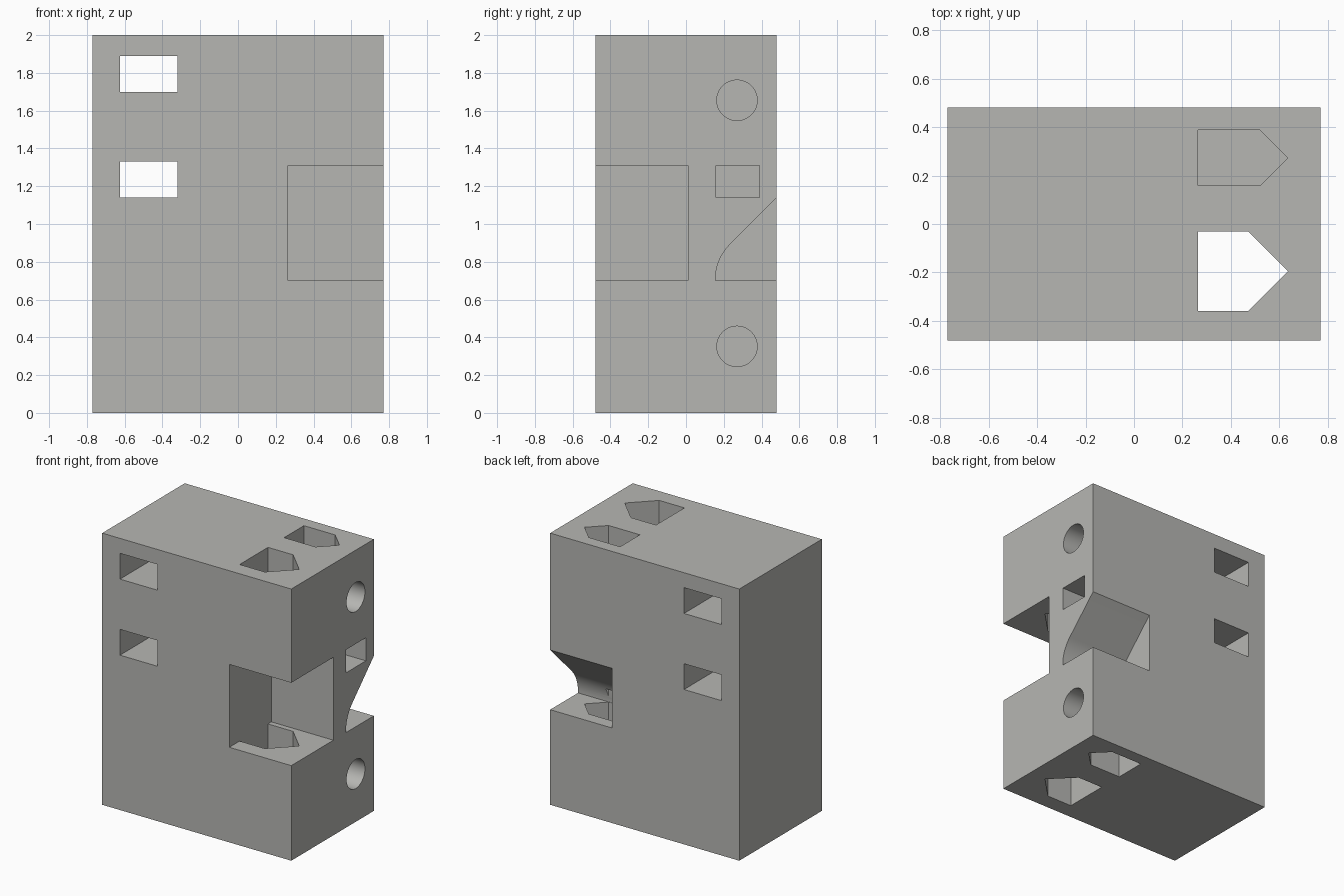
import bpy, bmesh, math
from mathutils import Vector

if "Cube" in bpy.data.objects:
    bpy.data.objects.remove(bpy.data.objects["Cube"])

grey = bpy.data.materials.new("warm grey")
grey.diffuse_color = (0.47, 0.47, 0.45, 1)
grey.use_nodes = True
grey.node_tree.nodes["Principled BSDF"].inputs["Base Color"].default_value = grey.diffuse_color


def prism(name, points, offset):
    """Extrude a closed 3D outline along an offset."""
    bm = bmesh.new()
    base = bm.faces.new([bm.verts.new(p) for p in points])
    top = bmesh.ops.extrude_face_region(bm, geom=[base])
    verts = [g for g in top["geom"] if isinstance(g, bmesh.types.BMVert)]
    bmesh.ops.translate(bm, verts=verts, vec=Vector(offset))
    bmesh.ops.recalc_face_normals(bm, faces=bm.faces)
    mesh = bpy.data.meshes.new(name)
    bm.to_mesh(mesh)
    bm.free()
    obj = bpy.data.objects.new(name, mesh)
    bpy.context.collection.objects.link(obj)
    return obj


def box(name, x0, x1, y0, y1, z0, z1):
    outline = [(x0, y0, z0), (x1, y0, z0), (x1, y1, z0), (x0, y1, z0)]
    return prism(name, outline, (0, 0, z1 - z0))


def pointed_shaft(name, y0, y1, shoulder, z0, z1):
    """Five-sided vertical shaft pointing to +x."""
    outline = [(LEFT, y0), (shoulder, y0), (0.635, (y0 + y1) / 2),
               (shoulder, y1), (LEFT, y1)]
    return prism(name, [(x, y, z0) for x, y in outline], (0, 0, z1 - z0))


LEFT, OUT = 0.265, 0.9   # inner wall of the recesses, point beyond the side
block = box("block", -0.77, 0.77, -0.48, 0.48, 0, 2)
block.data.materials.append(grey)

# Strap slots, front notch and side pocket
cutters = [
    box("upper_slot", -0.625, -0.32, -0.6, 0.6, 1.70, 1.89),
    box("lower_slot", -0.625, -0.32, -0.6, 0.6, 1.14, 1.33),
    box("front_notch", LEFT, OUT, -0.6, 0.01, 0.70, 1.31),
]

# Back notch: flat floor, rounded wall, sloping roof
r, y0, z0 = 0.258, 0.156, 0.708
profile = [(0.6, 0.70), (y0, 0.70)]
for i in range(13):
    a = math.radians(45 * i / 12)
    profile.append((y0 + r * (1 - math.cos(a)), z0 + r * math.sin(a)))
profile.append((0.6, 1.26))
cutters.append(prism("back_notch", [(LEFT, y, z) for y, z in profile],
                     (OUT - LEFT, 0, 0)))

# Vertical pointed shafts
cutters += [
    pointed_shaft("front_shaft", -0.36, -0.03, 0.47, -0.1, 2.1),
    pointed_shaft("back_upper_shaft", 0.158, 0.388, 0.52, 1.14, 2.1),
    pointed_shaft("back_lower_shaft", 0.158, 0.388, 0.52, -0.1, 0.8),
    box("side_pocket", LEFT, OUT, 0.158, 0.388, 1.14, 1.31),
]

# Round side holes running into the back shafts
for name, z in (("upper_round_hole", 1.655), ("lower_round_hole", 0.352)):
    ring = [(0.3, 0.27 + 0.107 * math.cos(math.tau * i / 48),
             z + 0.107 * math.sin(math.tau * i / 48)) for i in range(48)]
    cutters.append(prism(name, ring, (OUT - 0.3, 0, 0)))

# Cut every opening, then drop the cutters
bpy.context.view_layer.objects.active = block
block.select_set(True)
for cutter in cutters:
    cutter.hide_render = True
    mod = block.modifiers.new(cutter.name, "BOOLEAN")
    mod.operation = "DIFFERENCE"
    mod.solver = "EXACT"
    mod.object = cutter
    bpy.ops.object.modifier_apply(modifier=mod.name)
    bpy.data.objects.remove(cutter)

bpy.ops.object.select_all(action="DESELECT")
block.select_set(True)
bpy.ops.object.shade_smooth_by_angle(angle=math.radians(30))
